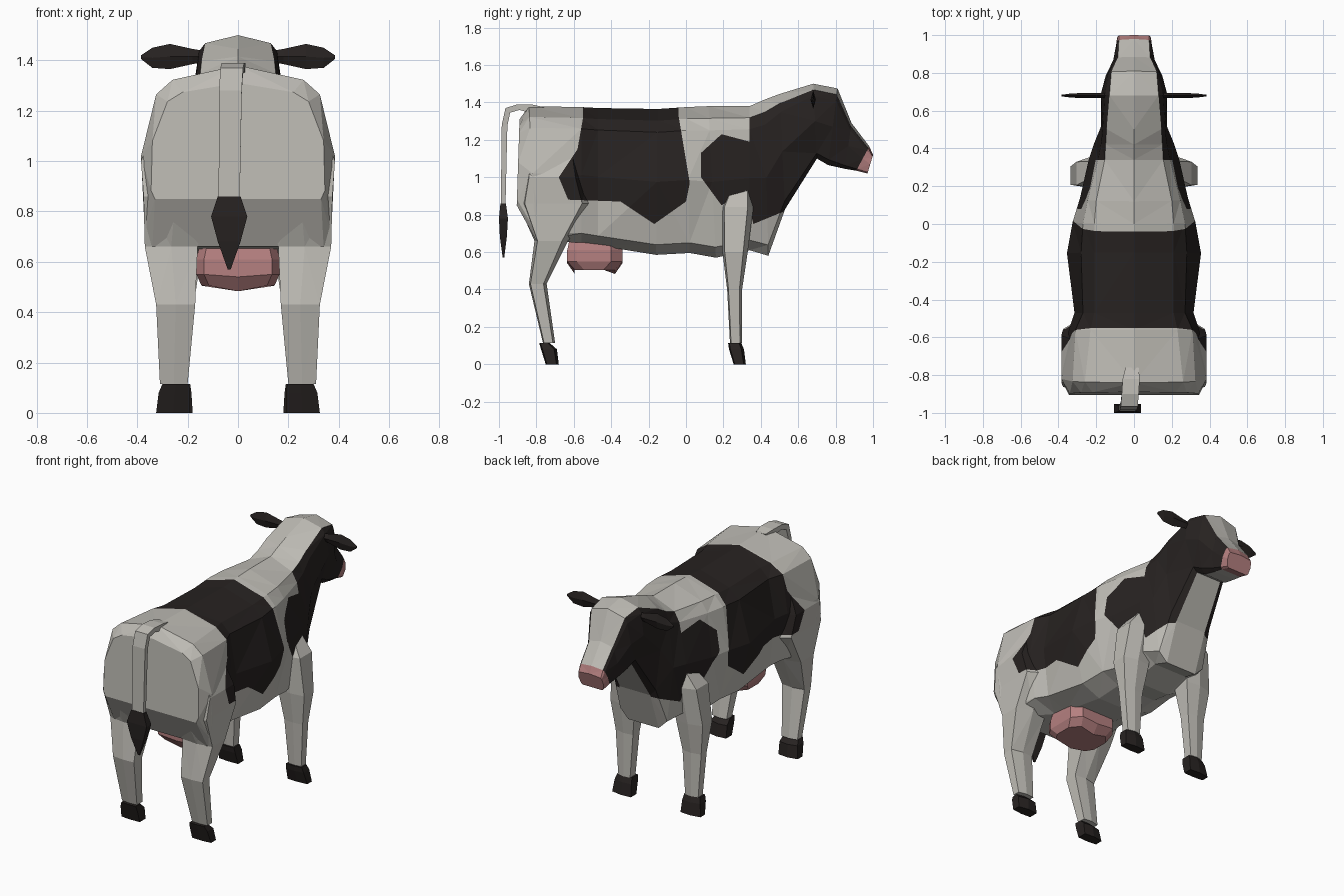
import bpy, bmesh
from mathutils import Vector


def material(name, rgb):
    m = bpy.data.materials.new(name)
    m.diffuse_color = (*rgb, 1)
    return m


WHITE, BLACK, PINK = 0, 1, 2
MATS = [material("white_hide", (0.52, 0.505, 0.465)),
        material("black_hide", (0.02, 0.016, 0.015)),
        material("pink_skin", (0.46, 0.215, 0.215))]

# Hide patches as side outlines in (y, z)
SADDLE = [(-0.55, 1.6), (-0.55, 1.32), (-0.58, 1.15), (-0.68, 1.0), (-0.63, 0.88),
          (-0.35, 0.87), (-0.17, 0.75), (0.0, 0.87), (0.02, 0.97), (-0.04, 1.33), (-0.04, 1.6)]
NECK = [(0.08, 1.13), (0.19, 1.23), (0.34, 1.19), (0.34, 1.6), (1.2, 1.6), (1.2, 0.95),
        (0.7, 1.0), (0.53, 0.82), (0.36, 0.75), (0.32, 0.93), (0.19, 0.85), (0.08, 1.0)]


def edges_of(poly):
    return zip(poly, poly[1:] + poly[:1])


def inside(poly, y, z):
    hit = False
    for (y0, z0), (y1, z1) in edges_of(poly):
        if (z0 > z) != (z1 > z) and y < y0 + (z - z0) / (z1 - z0) * (y1 - y0):
            hit = not hit
    return hit


def paint(bm, poly, side_only):
    """Cut the outline into the mesh and blacken the faces inside it."""
    for a, b in edges_of(poly):
        faces = []
        for f in bm.faces:
            ys = [v.co.y for v in f.verts]
            zs = [v.co.z for v in f.verts]
            if (min(ys) < max(a[0], b[0]) + 0.001 and max(ys) > min(a[0], b[0]) - 0.001 and
                    min(zs) < max(a[1], b[1]) + 0.001 and max(zs) > min(a[1], b[1]) - 0.001):
                faces.append(f)
        if faces:
            geom = faces + list({e for f in faces for e in f.edges}) + list({v for f in faces for v in f.verts})
            bmesh.ops.bisect_plane(bm, geom=geom, dist=1e-5, plane_co=(0, *a),
                                   plane_no=Vector((0, b[1] - a[1], a[0] - b[0])).normalized())
    bm.normal_update()
    for f in bm.faces:
        c, n = f.calc_center_median(), f.normal
        if f.material_index == WHITE and inside(poly, c.y, c.z):
            if not side_only or (abs(n.x) > 0.36 and n.z < 0.78):
                f.material_index = BLACK


def loft(name, rings, mat=WHITE, mirror=False, patches=(), last=None):
    """Skin a row of equal point rings; 'last' colours the final span and cap."""
    bm = bmesh.new()
    rows = [[bm.verts.new(p) for p in r] for r in rings]
    n = len(rows[0])
    for k, (r, s) in enumerate(zip(rows, rows[1:])):
        for i in range(n):
            f = bm.faces.new((r[i], r[(i + 1) % n], s[(i + 1) % n], s[i]))
            f.material_index = last if last is not None and k == len(rows) - 2 else mat
    bm.faces.new(rows[0]).material_index = mat
    bm.faces.new(rows[-1]).material_index = mat if last is None else last
    bmesh.ops.recalc_face_normals(bm, faces=bm.faces[:])
    if patches:
        bmesh.ops.triangulate(bm, faces=bm.faces[:])
    for poly, side_only in patches:
        paint(bm, poly, side_only)
    me = bpy.data.meshes.new(name)
    bm.to_mesh(me)
    bm.free()
    for m in MATS:
        me.materials.append(m)
    ob = bpy.data.objects.new(name, me)
    bpy.context.collection.objects.link(ob)
    if mirror:
        ob.modifiers.new("mirror", 'MIRROR')
    return ob


# Body, neck and head: top (y, z), bottom (y, z), five half widths going down
SECTIONS = [
    ((-0.89, 1.31), (-0.905, 0.85), (0.22, 0.28, 0.34, 0.345, 0.33)),
    ((-0.84, 1.38), (-0.80, 0.66), (0.26, 0.325, 0.385, 0.37, 0.34)),
    ((-0.56, 1.375), (-0.56, 0.65), (0.23, 0.31, 0.345, 0.31, 0.15)),
    ((-0.47, 1.37), (-0.47, 0.635), (0.21, 0.27, 0.315, 0.28, 0.14)),
    ((-0.15, 1.365), (-0.16, 0.585), (0.21, 0.28, 0.355, 0.27, 0.14)),
    ((0.00, 1.375), (0.02, 0.595), (0.21, 0.27, 0.325, 0.26, 0.14)),
    ((0.12, 1.38), (0.16, 0.57), (0.20, 0.245, 0.285, 0.24, 0.13)),
    ((0.34, 1.38), (0.34, 0.61), (0.155, 0.19, 0.24, 0.21, 0.12)),
    ((0.42, 1.415), (0.44, 0.58), (0.15, 0.175, 0.21, 0.17, 0.11)),
    ((0.50, 1.445), (0.53, 0.83), (0.145, 0.165, 0.175, 0.15, 0.11)),
    ((0.68, 1.50), (0.70, 1.10), (0.13, 0.155, 0.175, 0.12, 0.09)),
    ((0.81, 1.475), (0.76, 1.065), (0.12, 0.135, 0.15, 0.11, 0.08)),
    ((0.885, 1.29), (0.85, 1.045), (0.085, 0.095, 0.11, 0.095, 0.075)),
    ((0.98, 1.165), (0.91, 1.035), (0.08, 0.09, 0.095, 0.085, 0.07)),
    ((1.00, 1.12), (0.97, 1.02), (0.08, 0.085, 0.09, 0.08, 0.07)),
]
DEPTH = (0.08, 0.16, 0.5, 0.93, 1.0)


def section(top, bottom, widths):
    top, bottom = Vector((0, *top)), Vector((0, *bottom))
    half = [top.lerp(bottom, t) + Vector((x, 0, 0)) for t, x in zip(DEPTH, widths)]
    return [top] + half + [Vector((-p.x, p.y, p.z)) for p in reversed(half)]


loft("body_and_head", [section(*s) for s in SECTIONS],
     patches=[(SADDLE, False), (NECK, True)], last=PINK)


# Legs and hooves: z, back y, front y, inner x, outer x
def leg_ring(z, y0, y1, x0, x1):
    d, xm = 0.09 * (y1 - y0), (x0 + x1) / 2
    return [(x0, y0 + d / 2, z), (xm, y0, z), (x1, y0 + d, z),
            (x1, y1 - 2 * d, z), (xm, y1, z), (x0, y1 - d, z)]


HIND = [(1.15, -0.85, -0.56, 0.10, 0.32), (1.0, -0.87, -0.53, 0.10, 0.385),
        (0.86, -0.90, -0.48, 0.12, 0.375), (0.66, -0.81, -0.63, 0.16, 0.37),
        (0.43, -0.84, -0.745, 0.17, 0.325), (0.115, -0.765, -0.70, 0.20, 0.31)]
FORE = [(0.95, 0.24, 0.35, 0.10, 0.22), (0.84, 0.19, 0.36, 0.13, 0.305),
        (0.60, 0.195, 0.33, 0.15, 0.335), (0.40, 0.22, 0.30, 0.18, 0.31),
        (0.115, 0.235, 0.30, 0.20, 0.29)]
HIND_HOOF = [(0.115, -0.785, -0.73, 0.195, 0.30), (0.08, -0.775, -0.69, 0.19, 0.315),
             (0, -0.75, -0.68, 0.19, 0.325)]
FORE_HOOF = [(0.115, 0.225, 0.295, 0.19, 0.30), (0.08, 0.23, 0.31, 0.185, 0.31),
             (0, 0.255, 0.32, 0.18, 0.32)]
loft("hind_legs", [leg_ring(*r) for r in HIND], mirror=True, patches=[(SADDLE, False)])
loft("front_legs", [leg_ring(*r) for r in FORE], mirror=True)
loft("hind_hooves", [leg_ring(*r) for r in HIND_HOOF], BLACK, mirror=True)
loft("front_hooves", [leg_ring(*r) for r in FORE_HOOF], BLACK, mirror=True)


# Udder: z, back y, front y, half width, sagging towards the middle
def udder_ring(z, y0, y1, w, sag):
    half = [(0, y0, z - sag), (w - 0.03, y0, z), (w, y0 + 0.05, z), (w, y1 - 0.06, z),
            (w - 0.05, y1, z), (0, y1, z - sag)]
    return [*half] + [(-x, y, z) for x, y, z in reversed(half[1:5])]


UDDER = [(0.68, -0.62, -0.35, 0.15, 0), (0.61, -0.635, -0.34, 0.165, 0),
         (0.55, -0.635, -0.34, 0.165, 0.01), (0.505, -0.595, -0.38, 0.145, 0.022)]
loft("udder", [udder_ring(*r) for r in UDDER], PINK)


# Tail and tuft: outer (y, z), inner (y, z), centre x, half width
def tail_ring(outer, inner, x, w):
    return [(x - w, *outer), (x + w, *outer), (x + w, *inner), (x - w, *inner)]


TAIL = [((-0.76, 1.375), (-0.78, 1.34), -0.01, 0.035), ((-0.82, 1.388), (-0.82, 1.34), -0.015, 0.045),
        ((-0.90, 1.39), (-0.89, 1.36), -0.02, 0.045), ((-0.965, 1.37), (-0.94, 1.345), -0.025, 0.045),
        ((-0.985, 1.28), (-0.955, 1.275), -0.03, 0.045), ((-0.99, 0.85), (-0.965, 0.85), -0.035, 0.042)]
TUFT = [((-0.992, 0.86), (-0.963, 0.86), -0.035, 0.045), ((-1.0, 0.78), (-0.952, 0.78), -0.035, 0.072),
        ((-0.995, 0.68), (-0.958, 0.68), -0.035, 0.045), ((-0.98, 0.57), (-0.972, 0.57), -0.035, 0.006)]
loft("tail", [tail_ring(*r) for r in TAIL])
loft("tail_tuft", [tail_ring(*r) for r in TUFT], BLACK)

# Ears: x, low z, high z, half thickness
EARS = [(0.12, 1.395, 1.435, 0.012), (0.18, 1.385, 1.445, 0.014), (0.27, 1.365, 1.465, 0.014),
        (0.34, 1.37, 1.45, 0.01), (0.385, 1.405, 1.42, 0.004)]
loft("ears", [[(x, 0.68 - t, (a + b) / 2), (x, 0.68, b), (x, 0.68 + t, (a + b) / 2), (x, 0.68, a)]
              for x, a, b, t in EARS], BLACK, mirror=True)
